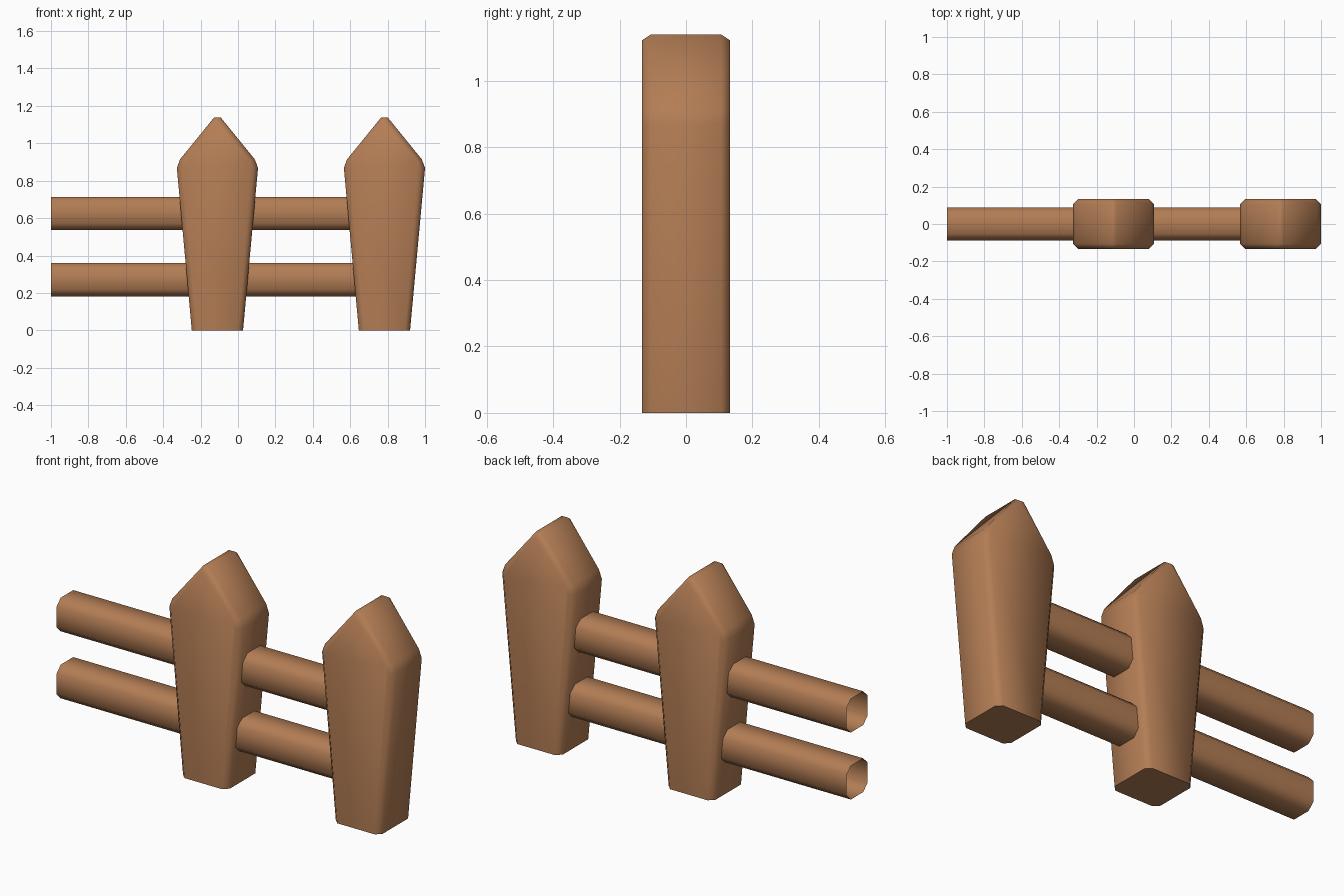
import bpy, bmesh, math

if "Cube" in bpy.data.objects:
    bpy.data.objects.remove(bpy.data.objects["Cube"])

wood = bpy.data.materials.new("wood")
wood.diffuse_color = (0.45, 0.205, 0.09, 1)
wood.use_nodes = True
wood.node_tree.nodes["Principled BSDF"].inputs["Base Color"].default_value = wood.diffuse_color


def loft(name, loops, caps):
    """Bridge matching closed loops of points; optionally cap both ends."""
    bm = bmesh.new()
    rings = [[bm.verts.new(p) for p in loop] for loop in loops]
    n = len(rings[0])
    for a, b in zip(rings, rings[1:]):
        for i in range(n):
            j = (i + 1) % n
            bm.faces.new((a[i], a[j], b[j], b[i]))
    if caps:
        bm.faces.new(rings[0][::-1])
        bm.faces.new(rings[-1])
        # merge the coplanar base strips into one flat bottom
        base = [f for f in bm.faces if all(v.co.z < 1e-5 for v in f.verts)]
        bmesh.ops.dissolve_faces(bm, faces=base)
    bmesh.ops.recalc_face_normals(bm, faces=bm.faces)
    me = bpy.data.meshes.new(name)
    bm.to_mesh(me)
    bm.free()
    me.materials.append(wood)
    ob = bpy.data.objects.new(name, me)
    bpy.context.collection.objects.link(ob)
    bpy.ops.object.select_all(action='DESELECT')
    ob.select_set(True)
    bpy.context.view_layer.objects.active = ob
    bpy.ops.object.shade_smooth_by_angle(angle=math.radians(62))
    return ob


# Pointed post outlines (right half): full silhouette and chamfered face
side = [(0.137, 0), (0.217, 0.868), (0.200, 0.914), (0.017, 1.139)]
face = [(0.110, 0), (0.190, 0.866), (0.178, 0.902), (0.012, 1.121)]


def outline(half, cx, y):
    pts = half + [(-x, z) for x, z in reversed(half)]
    return [(cx + x, y, z) for x, z in pts]


# Posts
for name, cx in (("left_post", -0.110), ("right_post", 0.783)):
    loft(name, [outline(face, cx, -0.133), outline(side, cx, -0.106),
                outline(side, cx, 0.106), outline(face, cx, 0.133)], True)

# Rails: open octagonal tubes ending inside the right post
h, w, c = 0.089, 0.087, 0.035
section = [(-w, -h + c), (-w + c, -h), (w - c, -h), (w, -h + c),
           (w, h - c), (w - c, h), (-w + c, h), (-w, h - c)]
for name, cz in (("lower_rail", 0.271), ("upper_rail", 0.625)):
    loft(name, [[(x, y, cz + z) for y, z in section] for x in (-1.0, 0.783)], False)
